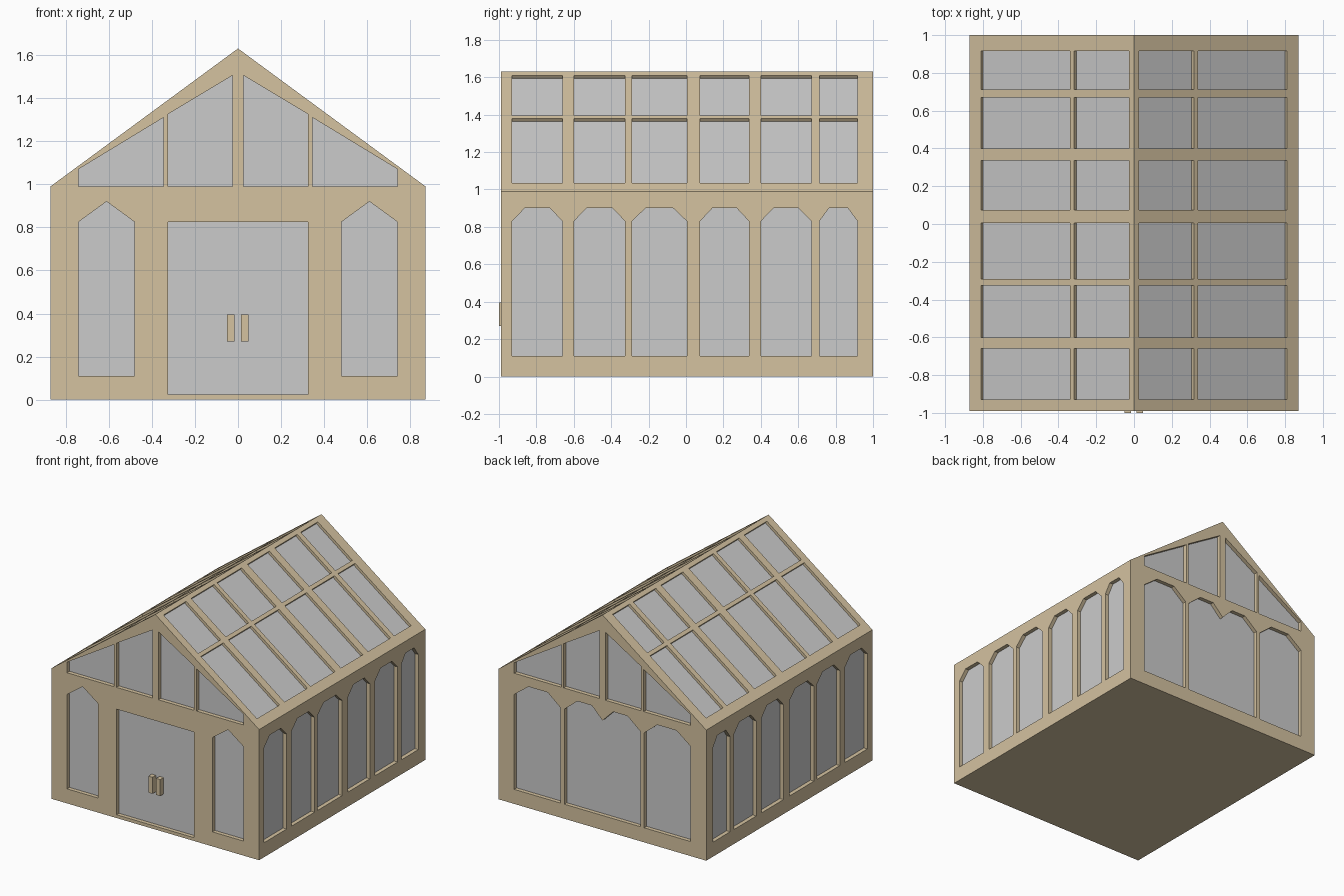
import bpy, bmesh
from mathutils import Matrix, Vector

if "Cube" in bpy.data.objects:
    bpy.data.objects.remove(bpy.data.objects["Cube"])

HW, EAVE, RIDGE = 0.87, 0.99, 1.63      # half width, eave and ridge heights
Y0, Y1, T = -0.99, 1.0, 0.04            # front, back, frame thickness
SLOPE = Vector((HW, RIDGE - EAVE)).length

wood = bpy.data.materials.new("wood")
wood.diffuse_color = (0.66, 0.54, 0.35, 1)
wood.use_nodes = True
wood.node_tree.nodes["Principled BSDF"].inputs["Base Color"].default_value = wood.diffuse_color


def rect(a, b, c, d):
    return [(a, c), (b, c), (b, d), (a, d)]


def mirror(poly):
    return [(-u, v) for u, v in reversed(poly)]


def finish(name, bm, mat=None):
    me = bpy.data.meshes.new(name)
    bm.to_mesh(me)
    bm.free()
    ob = bpy.data.objects.new(name, me)
    bpy.context.collection.objects.link(ob)
    if mat:
        me.materials.append(mat)
    return ob


def panel(name, outline, holes, origin, u, v, w, thick=T, recess=0.03):
    """Wooden frame with openings, plus recessed panes; w points outward."""
    m = Matrix((u, v, w)).transposed().to_4x4()
    m.translation = origin
    cu = bpy.data.curves.new(name, 'CURVE')
    cu.dimensions, cu.fill_mode, cu.extrude = '2D', 'BOTH', thick / 2
    for poly in [outline] + holes:
        s = cu.splines.new('POLY')
        s.points.add(len(poly) - 1)
        for p, (a, b) in zip(s.points, poly):
            p.co = (a, b, 0, 1)
        s.use_cyclic_u, s.use_smooth = True, False
    tmp = bpy.data.objects.new("outline_helper", cu)
    bpy.context.collection.objects.link(tmp)
    dg = bpy.context.evaluated_depsgraph_get()
    me = bpy.data.meshes.new_from_object(tmp.evaluated_get(dg))
    bm = bmesh.new()
    bm.from_mesh(me)
    bpy.data.objects.remove(tmp)
    bpy.data.meshes.remove(me)
    bmesh.ops.remove_doubles(bm, verts=bm.verts, dist=1e-5)
    bmesh.ops.translate(bm, verts=bm.verts, vec=(0, 0, -thick / 2))
    bmesh.ops.transform(bm, matrix=m, verts=bm.verts)
    bmesh.ops.recalc_face_normals(bm, faces=bm.faces)
    for f in bm.faces:
        f.smooth = False
    finish(name + "_frame", bm, wood)
    # glass panes
    bm = bmesh.new()
    for poly in holes:
        bm.faces.new([bm.verts.new(m @ Vector((a, b, -recess))) for a, b in poly])
    if m.determinant() < 0:
        bmesh.ops.reverse_faces(bm, faces=bm.faces)
    finish(name + "_glass", bm)


# gable ends: shared outline and upper windows
gable = [(-HW, 0), (HW, 0), (HW, EAVE), (0, RIDGE), (-HW, EAVE)]
upper = [[(0.345, 0.99), (0.74, 0.99), (0.74, 1.07), (0.345, 1.31)],
         [(0.025, 0.99), (0.325, 0.99), (0.325, 1.325), (0.025, 1.505)]]
upper += [mirror(p) for p in upper]

# front wall: pointed windows and door opening
side_win = [(0.48, 0.11), (0.74, 0.11), (0.74, 0.825), (0.61, 0.92), (0.48, 0.825)]
front = upper + [side_win, mirror(side_win), rect(-0.325, 0.325, 0.025, 0.825)]
panel("front_wall", gable, front, (0, Y0, 0), (1, 0, 0), (0, 0, 1), (0, -1, 0))

# back wall: two arched windows and a double-arched one
arch = [(0.35, 0.11), (0.74, 0.11), (0.74, 0.83), (0.62, 0.92), (0.46, 0.92), (0.35, 0.83)]
half = [(0.32, 0.11), (0.32, 0.83), (0.21, 0.92), (0.09, 0.92), (0, 0.83)]
double = mirror(half)[1:] + half
double = [(-0.32, 0.11)] + [(0.32, 0.11), (0.32, 0.83), (0.21, 0.92), (0.09, 0.92), (0, 0.83),
                            (-0.09, 0.92), (-0.21, 0.92), (-0.32, 0.83)]
panel("back_wall", gable, upper + [arch, mirror(arch), double],
      (0, Y1, 0), (-1, 0, 0), (0, 0, 1), (0, 1, 0))

# side walls and roof slopes share the same six bays
bays = [(-0.93, -0.66), (-0.60, -0.325), (-0.29, 0.005),
        (0.075, 0.337), (0.40, 0.67), (0.713, 0.917)]
side_holes, roof_holes = [], []
for a, b in bays:
    c = (b - a) * 0.25
    side_holes.append([(a, 0.11), (b, 0.11), (b, 0.83), (b - c, 0.90), (a + c, 0.90), (a, 0.83)])
    for x0, x1 in ((0.81, 0.34), (0.317, 0.027)):
        roof_holes.append(rect(a, b, (1 - x0 / HW) * SLOPE, (1 - x1 / HW) * SLOPE))

ya, yb = Y0 + T, Y1 - T
rise, run = (RIDGE - EAVE) / SLOPE, HW / SLOPE
for s, side in ((1, "right"), (-1, "left")):
    panel(side + "_wall", rect(ya, yb, 0, EAVE), side_holes,
          (s * HW, 0, 0), (0, 1, 0), (0, 0, 1), (s, 0, 0))
    panel(side + "_roof", rect(ya, yb, 0, SLOPE), roof_holes,
          (s * HW, 0, EAVE), (0, 1, 0), (-s * run, 0, rise), (s * rise, 0, run),
          thick=0.03, recess=0.02)


def box(name, lo, hi):
    bm = bmesh.new()
    bmesh.ops.create_cube(bm, size=1)
    lo, hi = Vector(lo), Vector(hi)
    bmesh.ops.scale(bm, vec=hi - lo, verts=bm.verts)
    bmesh.ops.translate(bm, vec=(lo + hi) / 2, verts=bm.verts)
    finish(name, bm, wood)


# floor and door handles
box("floor", (-HW + T, ya, 0), (HW - T, yb, 0.02))
for x, side in ((-0.034, "left"), (0.031, "right")):
    box(side + "_door_handle", (x - 0.017, -1.0, 0.27), (x + 0.017, Y0 + 0.031, 0.395))
